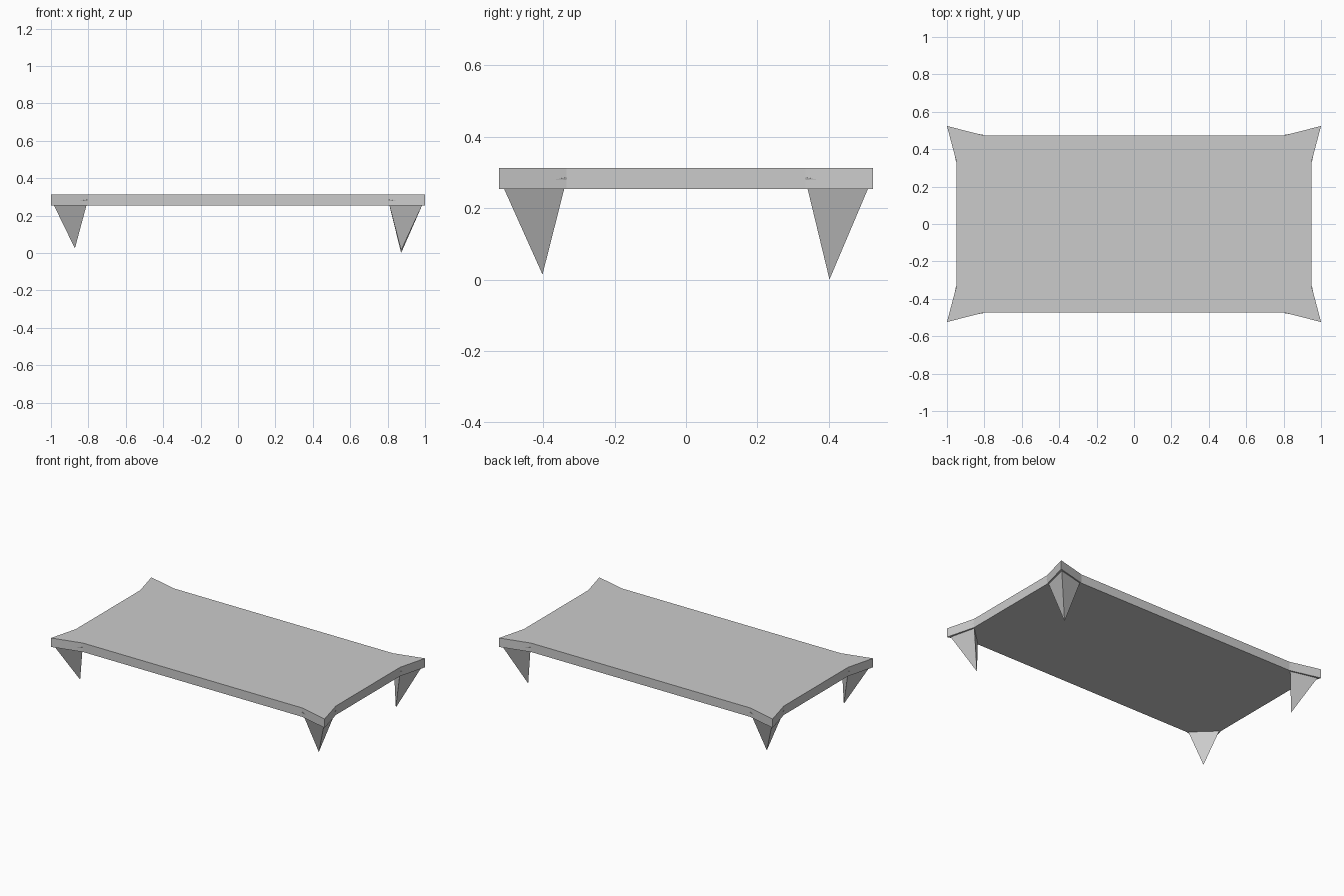
import bpy
import bmesh

if "Cube" in bpy.data.objects:
    bpy.data.objects.remove(bpy.data.objects["Cube"])

QUADRANTS = [(1, 1), (-1, 1), (-1, -1), (1, -1)]


def make_object(name, bm):
    bmesh.ops.recalc_face_normals(bm, faces=bm.faces)
    mesh = bpy.data.meshes.new(name)
    bm.to_mesh(mesh)
    bm.free()
    obj = bpy.data.objects.new(name, mesh)
    bpy.context.collection.objects.link(obj)
    return obj


# Table top: one flared corner repeated in each quadrant, then extruded
def table_top(bottom, top):
    corner = [(0.95, 0.335), (1.0, 0.524), (0.80, 0.473)]
    bm = bmesh.new()
    outline = []
    for sx, sy in QUADRANTS:
        points = corner if sx * sy > 0 else corner[::-1]
        outline += [bm.verts.new((sx * x, sy * y, bottom)) for x, y in points]
    face = bm.faces.new(outline)
    ext = bmesh.ops.extrude_face_region(bm, geom=[face], use_keep_orig=True)
    moved = [g for g in ext["geom"] if isinstance(g, bmesh.types.BMVert)]
    bmesh.ops.translate(bm, verts=moved, vec=(0, 0, top - bottom))
    make_object("table_top", bm)


# Leg: inverted three-sided spike tucked slightly into the table top
def leg(name, sx, sy, tip_z):
    points = [(0.952, 0.333, 0.286), (0.985, 0.511, 0.257),
              (0.802, 0.476, 0.286), (0.872, 0.402, tip_z)]
    bm = bmesh.new()
    v = [bm.verts.new((sx * x, sy * y, z)) for x, y, z in points]
    for tri in ((0, 1, 2), (0, 1, 3), (1, 2, 3), (2, 0, 3)):
        bm.faces.new([v[i] for i in tri])
    make_object(name, bm)


table_top(0.254, 0.313)
names = ["back_right_leg", "back_left_leg", "front_left_leg", "front_right_leg"]
for name, (sx, sy), tip in zip(names, QUADRANTS, [0.0, 0.025, 0.025, 0.014]):
    leg(name, sx, sy, tip)
